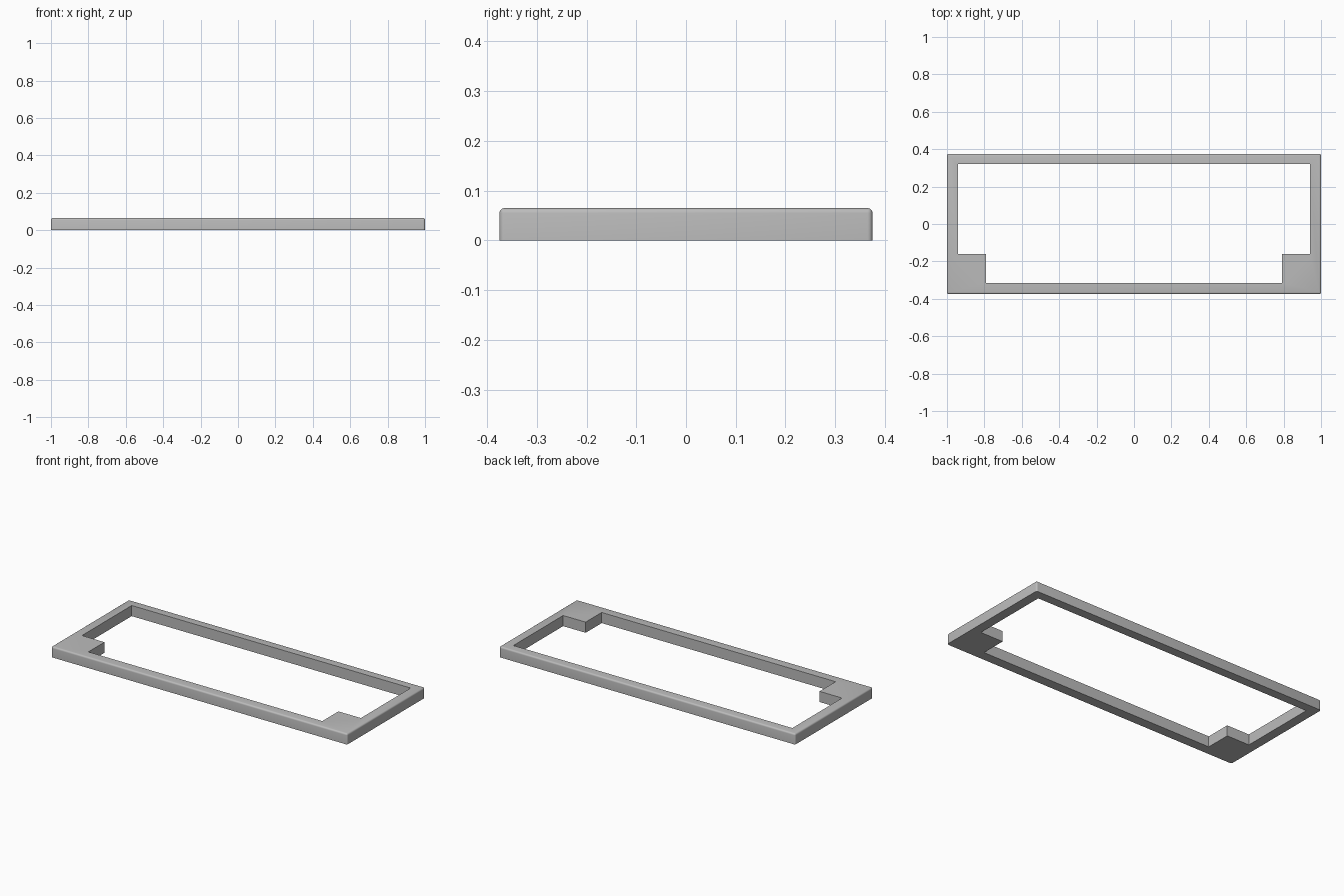
import bpy
import bmesh

cube = bpy.data.objects.get("Cube")
if cube:
    bpy.data.objects.remove(cube, do_unlink=True)

HEIGHT, RADIUS = 0.065, 0.01
HALF_X, HALF_Y = 1.0, 0.375

# Grey material
grey = bpy.data.materials.new("light_grey")
grey.use_nodes = True
colour = (0.5, 0.5, 0.5, 1)
grey.diffuse_color = colour
grey.node_tree.nodes["Principled BSDF"].inputs["Base Color"].default_value = colour


def prism(name, outline, z0, z1):
    """Extrude a closed outline from z0 to z1."""
    bm = bmesh.new()
    base = bm.faces.new([bm.verts.new((x, y, z0)) for x, y in outline])
    up = bmesh.ops.extrude_face_region(bm, geom=[base])["geom"]
    verts = [v for v in up if isinstance(v, bmesh.types.BMVert)]
    bmesh.ops.translate(bm, verts=verts, vec=(0, 0, z1 - z0))
    bmesh.ops.recalc_face_normals(bm, faces=bm.faces)
    mesh = bpy.data.meshes.new(name)
    bm.to_mesh(mesh)
    bm.free()
    obj = bpy.data.objects.new(name, mesh)
    bpy.context.collection.objects.link(obj)
    return obj


# Outer slab with rounded upright and top edges, sharp underside
frame = prism("frame", [(-HALF_X, -HALF_Y), (HALF_X, -HALF_Y),
                        (HALF_X, HALF_Y), (-HALF_X, HALF_Y)], 0, HEIGHT)
bm = bmesh.new()
bm.from_mesh(frame.data)
rounded = [e for e in bm.edges if any(v.co.z > HEIGHT / 2 for v in e.verts)]
bmesh.ops.bevel(bm, geom=rounded, offset=RADIUS, segments=4, profile=0.5,
                affect="EDGES")
bm.to_mesh(frame.data)
bm.free()
frame.data.materials.append(grey)

# Opening, stepped in around the two solid front corners
right_half = [(0.79, -0.315), (0.79, -0.16), (0.942, -0.16), (0.942, 0.32)]
outline = right_half + [(-x, y) for x, y in reversed(right_half)]
cutter = prism("opening_cutter", outline, -0.1, HEIGHT + 0.1)
cutter.data.materials.append(grey)
cutter.hide_render = True

cut = frame.modifiers.new("opening", "BOOLEAN")
cut.operation = "DIFFERENCE"
cut.solver = "EXACT"
cut.object = cutter
bpy.context.view_layer.objects.active = frame
frame.select_set(True)
bpy.ops.object.modifier_apply(modifier=cut.name)
bpy.data.objects.remove(cutter, do_unlink=True)

# Smooth the rounded edges only
bpy.ops.object.shade_smooth_by_angle(angle=0.6)
